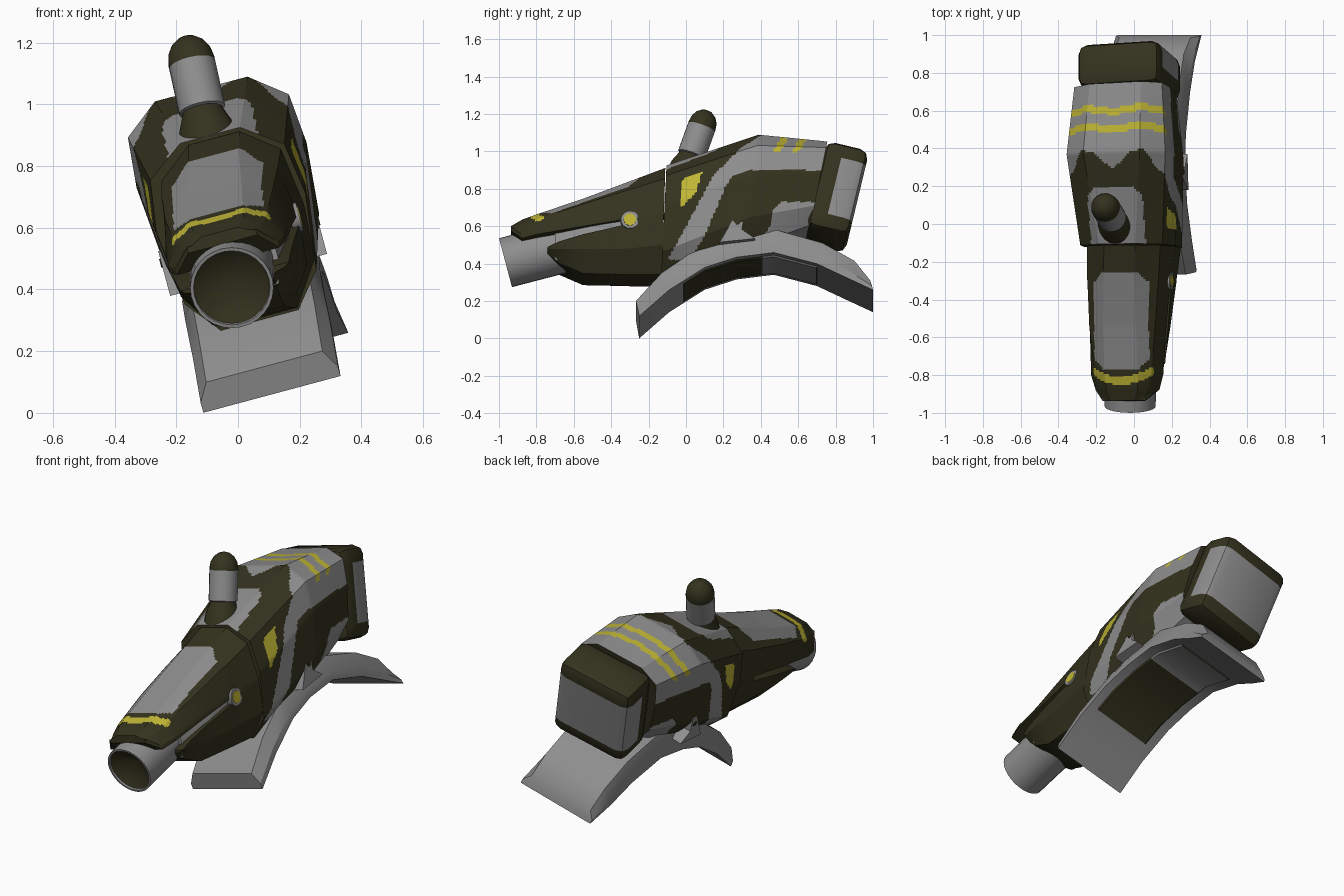
import bpy, bmesh, math
from mathutils import Vector, Matrix

if "Cube" in bpy.data.objects:
    bpy.data.objects.remove(bpy.data.objects["Cube"])

ROLL = math.radians(15)
C, S = math.cos(ROLL), math.sin(ROLL)

def material(name, rgb):
    m = bpy.data.materials.new(name)
    m.diffuse_color = (*rgb, 1)
    m.use_nodes = True
    m.node_tree.nodes["Principled BSDF"].inputs["Base Color"].default_value = m.diffuse_color
    return m

MATS = [material("olive", (.034, .032, .013)), material("light_grey", (.27, .27, .27)),
        material("yellow", (.52, .46, .035))]
OLIVE, GREY, YELLOW = range(3)

def finish(name, bm, angle=25):
    bmesh.ops.recalc_face_normals(bm, faces=bm.faces)
    me = bpy.data.meshes.new(name)
    bm.to_mesh(me)
    bm.free()
    for m in MATS:
        me.materials.append(m)
    ob = bpy.data.objects.new(name, me)
    bpy.context.collection.objects.link(ob)
    bpy.ops.object.select_all(action='DESELECT')
    ob.select_set(True)
    bpy.context.view_layer.objects.active = ob
    bpy.ops.object.shade_smooth_by_angle(angle=math.radians(angle))
    return ob

def bridge(name, rings, rule, local=None, cap=OLIVE):
    """Skin closed rings; rule(j, centre) picks the colour of each face."""
    bm = bmesh.new()
    local = local or rings
    vs = [[bm.verts.new(p) for p in r] for r in rings]
    n = len(rings[0])
    for i in range(len(rings) - 1):
        for j in range(n):
            k = (j + 1) % n
            f = bm.faces.new((vs[i][j], vs[i][k], vs[i + 1][k], vs[i + 1][j]))
            mid = sum((Vector(local[a][b]) for a, b in ((i, j), (i, k), (i + 1, k), (i + 1, j))), Vector()) / 4
            f.material_index = rule(j, mid)
    for r in (vs[0], vs[-1]):
        bm.faces.new(r).material_index = cap
    return finish(name, bm)

def place(u, y, h, cx, zc, k=0):
    """Rolled section point to world."""
    dz = u * S + h * C
    return Vector((cx + u * C - h * S, y + k * dz, zc + dz))

def loft(name, sections, rule, step=.012, cap=OLIVE):
    """Sections (y, cx, zc, lean, half profile), mirrored and finely divided for painting."""
    def full(half):
        return half + [(-u, h) for u, h in reversed(half)]
    base = full(sections[1][4])
    counts = [max(1, round((Vector(base[j]) - Vector(base[(j + 1) % len(base)])).length / step))
              for j in range(len(base))]
    rings, local = [], []
    for a, b in zip(sections, sections[1:]):
        steps = max(1, round(abs(b[0] - a[0]) / step))
        for i in range(0 if not rings else 1, steps + 1):
            t = i / steps
            y, cx, zc, k = (a[q] + (b[q] - a[q]) * t for q in range(4))
            prof = [Vector(p).lerp(Vector(q), t) for p, q in zip(full(a[4]), full(b[4]))]
            ring = [prof[j].lerp(prof[(j + 1) % len(prof)], s / counts[j])
                    for j in range(len(prof)) for s in range(counts[j])]
            rings.append([place(p[0], y, p[1], cx, zc, k) for p in ring])
            # paint space: side offset, world y, height as seen on the right side
            local.append([(abs(p[0]), y + k * p[1], zc + abs(p[0]) * S + p[1] * C) for p in ring])
    return bridge(name, rings, lambda j, m: rule(*m), local, cap)

def inside(y, z, poly):
    hit = False
    for (a, b), (c, d) in zip(poly, poly[1:] + poly[:1]):
        if (b > z) != (d > z) and y < a + (z - b) * (c - a) / (d - b):
            hit = not hit
    return hit

def lathe(name, base, axis, profile, mats, n=24):
    """Turn (distance, radius) points about an axis; one colour per segment."""
    rot = Vector(axis).to_track_quat('Z', 'Y').to_matrix().to_4x4()
    mat = Matrix.Translation(base) @ rot
    bm = bmesh.new()
    rows = []
    for t, r in profile:
        if r == 0:
            rows.append([bm.verts.new(mat @ Vector((0, 0, t)))] * n)
        else:
            rows.append([bm.verts.new(mat @ Vector((r * math.cos(2 * math.pi * i / n),
                                                    r * math.sin(2 * math.pi * i / n), t))) for i in range(n)])
    for a, b, m in zip(rows, rows[1:], mats):
        for i in range(n):
            q = list(dict.fromkeys((a[i], a[(i + 1) % n], b[(i + 1) % n], b[i])))
            bm.faces.new(q).material_index = m
    return finish(name, bm, 35)

# Main housing with camouflage
BAND = [(.42, 1.3), (.39, 1.08), (.29, 1.02), (.14, .87), (-.1, .42), (.02, .42), (.1, .56), (.2, .8),
        (.24, .87), (.32, .9), (.9, .9), (.9, 1.3)]
LOWER = [(.45, .62), (.36, .45), (.8, .45), (.8, .73), (.5, .73), (.46, .69)]
FLASH = [(-.03, .84), (-.01, .86), (.08, .885), (.05, .78), (-.03, .70)]

def paint_housing(a, y, z):
    s = y + .6 * max(0, 1.07 - z)
    if z > 1.0 and min(abs(s - .52), abs(s - .62)) < .02:
        return YELLOW
    if inside(y, z, FLASH) and a > .15:
        return YELLOW
    if a < .15 and y < .2 - max(0, a - .1) and z > .8:
        return GREY
    return GREY if inside(y, z, BAND) or inside(y, z, LOWER) else OLIVE

loft("main_housing", [
    (-.12, -.01, .60, .05, [(.10, .31), (.225, .22), (.25, .05), (.22, -.2), (.13, -.31)]),
    (.35, -.03, .716, .1, [(.155, .345), (.27, .255), (.285, .09), (.265, -.14), (.18, -.29)]),
    (.70, -.035, .775, .2, [(.14, .25), (.24, .19), (.25, .05), (.235, -.13), (.17, -.22)]),
], paint_housing)

# Front shroud: upper hull
def paint_nose(a, y, z):
    top = z > .6 + .2 * (y + .12) + .1
    if top and a < .165 and abs(y + .83 - a * a * 2) < .022:
        return YELLOW
    if top and -.765 + max(0, a - .1) < y < -.26 - max(0, a - .1) and a < .15:
        return GREY
    return OLIVE

def zc(y):
    return .6 + .2 * (y + .12)

UPPER = [(-.12, 0, .30, .085, .20, .21, .225, .005), (-.3, -.01, .267, .085, .195, .19, .215, .011),
         (-.31, -.01, .265, .085, .194, .19, .215, .024), (-.55, -.02, .22, .09, .18, .165, .207, .034),
         (-.8, -.022, .184, .09, .155, .14, .195, .044), (-.88, -.02, .172, .085, .135, .13, .172, .045),
         (-.94, -.02, .155, .06, .1, .135, .115, .115)]
loft("upper_shroud", [(y, cx, zc(y), .03, [(wt, t), (ws, hs), (wb, hb + .02), (wb, hb)])
                      for y, cx, t, wt, ws, hs, wb, hb in UPPER], paint_nose)

# Front shroud: lower jaw
LOWER_JAW = [(-.12, 0, .225, .005, -.16, -.3), (-.3, -.01, .215, .011, -.14, -.263),
             (-.31, -.01, .215, -.006, -.14, -.26), (-.55, -.02, .205, -.01, -.09, -.205),
             (-.68, -.02, .192, -.02, -.06, -.12), (-.74, -.02, .182, -.035, -.045, -.06)]
loft("lower_jaw", [(y, cx, zc(y), 0, [(w, ht), (w - .01, hm), (.12, hb)])
                   for y, cx, w, ht, hm, hb in LOWER_JAW], lambda *m: OLIVE, .1)

# Grey core seen through the side slots
loft("inner_core", [(y, -.01, zc(y), 0, [(.14, .1), (w, .03), (w, -.04), (.12, -.1)])
                    for y, w in ((-.15, .19), (-.5, .175), (-.7, .14))], lambda *m: GREY, .2, GREY)

# Slot end pivot on the right side
lathe("slot_pivot", place(.19, -.3, .015, -.01, zc(-.3)), (C, 0, S),
      [(0, .05), (.031, .048), (.031, .033), (.034, .033), (.034, 0)], [GREY, GREY, YELLOW, YELLOW], 20)

# Barrel
lathe("barrel", (-.02, -.965, .405), (0, math.cos(.26), math.sin(.26)),
      [(.08, 0), (.01, .122), (0, .124), (0, .135), (.5, .138), (.5, 0)], [OLIVE, GREY, GREY, GREY, GREY], 28)

# Top knob: flared base, neck and dome
dome = [(.275 + .088 * math.sin(a), .076 * math.cos(a)) for a in (0, .4, .8, 1.2)] + [(.363, 0)]
lathe("sight_knob", (-.095, -.005, .885), (-.22, .36, 1),
      [(-.03, .1), (.04, .09), (.1, .066), (.105, .076), (.265, .076)] + dome,
      [OLIVE, OLIVE, GREY, GREY] + [OLIVE] * 5, 20)

# Rear block, chamfered, grey panel wrapped round the back
bm = bmesh.new()
bmesh.ops.create_cube(bm, size=1)
bmesh.ops.scale(bm, vec=(.45, .235, .49), verts=bm.verts)
bmesh.ops.bevel(bm, geom=bm.edges[:], offset=.05, segments=2, profile=.5, affect='EDGES')
for co, no in (((0, 0, .16), (0, 0, 1)), ((0, 0, -.16), (0, 0, 1)), ((0, -.02, 0), (0, 1, 0))):
    bmesh.ops.bisect_plane(bm, geom=bm.verts[:] + bm.edges[:] + bm.faces[:], plane_co=co, plane_no=no)
for f in bm.faces:
    m = f.calc_center_median()
    f.material_index = GREY if abs(m.z) < .16 and m.y > -.02 else OLIVE
bm.transform(Matrix.Translation((-.025, .80, .755)) @ Matrix.Rotation(math.radians(-13.5), 4, 'X')
             @ Matrix.Rotation(-ROLL, 4, 'Y'))
finish("rear_block", bm, 35)

# Joint between housing and rear block
loft("rear_joint", [(y, -.035, .765, .2, [(.17, .19), (.2, .1), (.2, -.1), (.15, -.17)])
                    for y in (.6, .78)], lambda *m: OLIVE, .3)

# Shoulder saddle: bevelled profile swept along the arch
ARCH = [((-.25, .06), (-.268, .15), .11), ((-.09, .2), (-.13, .3), .085), ((.1, .32), (.06, .43), .06),
        ((.27, .375), (.25, .5), .05), ((.47, .40), (.48, .53), .052), ((.7, .34), (.73, .46), .075),
        ((.86, .265), (.9, .365), .10), ((1.0, .20), (.985, .26), .135)]

def arch_point(row, u, f):
    p = Vector(row[0]).lerp(Vector(row[1]), f)
    return Vector((row[2] + u * C - .025 * f, p[0], p[1] + u * S))

PLATE = [(-.23, 0), (.23, 0), (.23, .35), (.195, 1), (-.195, 1), (-.23, .35)]
bridge("saddle", [[arch_point(r, u, f) for u, f in PLATE] for r in ARCH], lambda j, m: GREY, cap=GREY)

# Padding under the saddle, two colours
PAD = [(-.19, .1), (.19, .1), (.17, -.06), (-.17, -.06)]
def between(a, b, t):
    return (Vector(a[0]).lerp(Vector(b[0]), t), Vector(a[1]).lerp(Vector(b[1]), t), a[2] + (b[2] - a[2]) * t)
pad_rows = [between(ARCH[1], ARCH[2], .4), *ARCH[2:4], between(ARCH[3], ARCH[4], .7), ARCH[4], ARCH[5]]
bridge("saddle_pad", [[arch_point(r, u, f) for u, f in PAD] for r in pad_rows],
       lambda j, m: OLIVE if m.y < .42 else GREY)

# Brackets tying the saddle to the housing
FIN = [(.18, -.21), (.265, -.06), (.305, -.06), (.3, -.14), (.37, -.19)]
for side, label in ((1, "right"), (-1, "left")):
    bridge("bracket_" + label, [[place(side * u, y, h, -.02, .65) for y, h in FIN] for u in (.2, .263)],
           lambda j, m: GREY, cap=GREY)
    lathe("bracket_bolt_" + label, place(side * .257, .275, -.1, -.02, .65), (side * C, 0, side * S),
          [(0, .014), (.01, .014), (.01, 0)], [OLIVE, OLIVE], 8)
